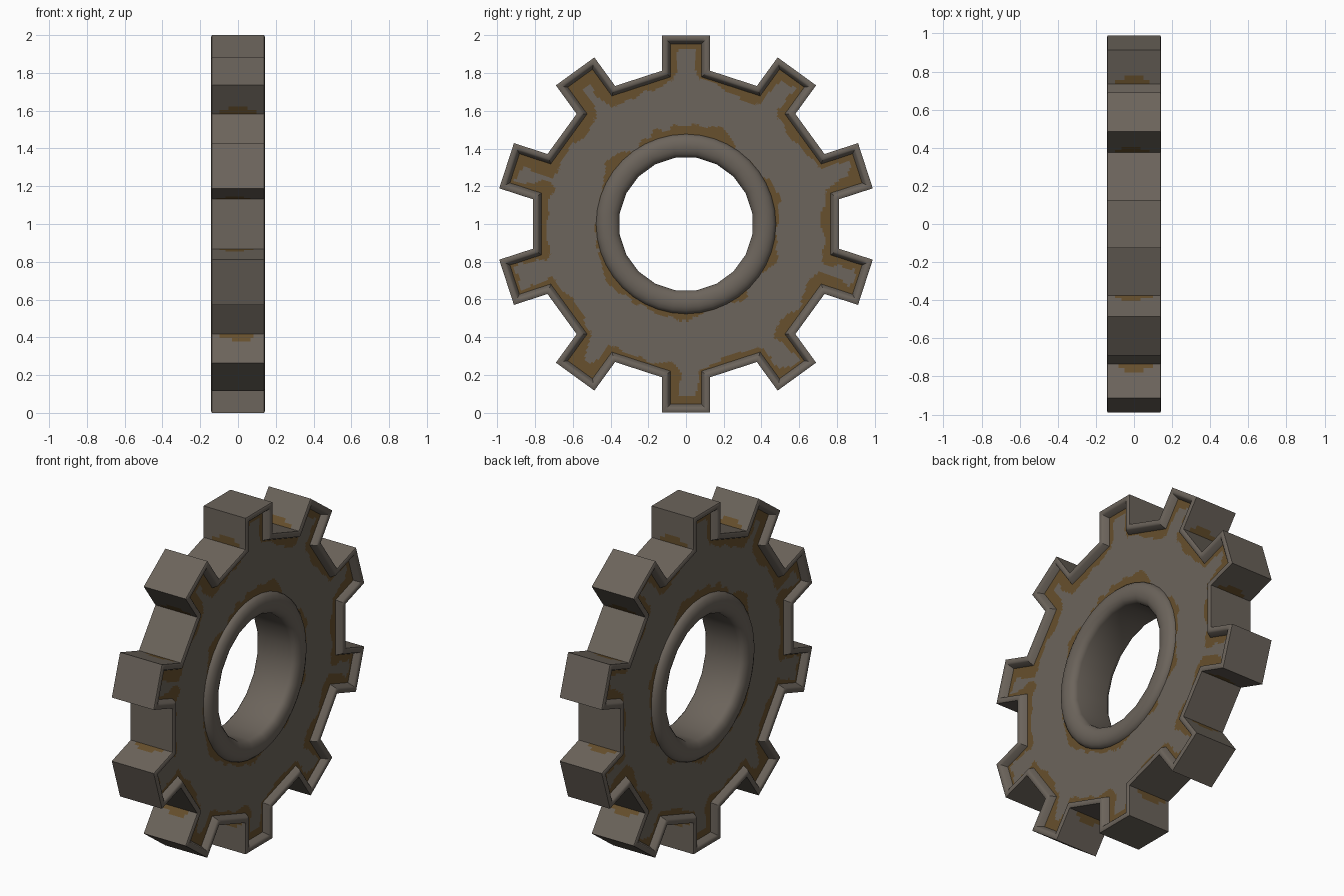
import bpy, bmesh, math
from mathutils import Vector, noise

if "Cube" in bpy.data.objects:
    bpy.data.objects.remove(bpy.data.objects["Cube"])

TEETH, HALF = 10, 0.1425
TIP, HALF_W, APO = 1.0, 0.126, 0.812      # tooth tip, half width, valley distance
FACE_X, RIM = 0.105, 0.045                # recessed face, rim width
RING_IN, RING_OUT = 0.356, 0.478
STEP = 2 * math.pi / TEETH


def material(name, rgb):
    m = bpy.data.materials.new(name)
    m.diffuse_color = (*rgb, 1)
    m.use_nodes = True
    m.node_tree.nodes["Principled BSDF"].inputs["Base Color"].default_value = m.diffuse_color
    return m


steel = material("dark steel", (0.150, 0.128, 0.106))
rust = material("rust brown", (0.135, 0.080, 0.026))


def tooth_corners(d):
    """Half tooth in its own frame (along, across), inset by d."""
    w = HALF_W - d
    root = (APO - d - w * math.sin(STEP / 2)) / math.cos(STEP / 2)
    return TIP - d, root, w


def outline(d):
    """Sampled gear outline inset by d, as (y, z) about the centre."""
    tip, root, w = tooth_corners(d)
    corners = []
    for k in range(TEETH):
        a = math.pi / 2 + k * STEP
        for u, v in ((root, -w), (tip, -w), (tip, w), (root, w)):
            corners.append(Vector((u * math.cos(a) - v * math.sin(a),
                                   u * math.sin(a) + v * math.cos(a))))
    pts = []
    for i, p in enumerate(corners):
        q = corners[(i + 1) % len(corners)]
        n = (8, 12, 8, 14)[i % 4]
        pts += [p.lerp(q, j / n) for j in range(n)]
    return pts


def seg_dist(p, a, b):
    t = max(0, min(1, (p - a).dot(b - a) / (b - a).length_squared))
    return (p - a.lerp(b, t)).length


def local(y, z):
    """Fold a point into one half tooth."""
    a = math.atan2(z, y) - math.pi / 2
    a = abs(a - round(a / STEP) * STEP)
    r = math.hypot(y, z)
    return Vector((r * math.cos(a), r * math.sin(a)))


def rim_dist(y, z):
    tip, root, w = tooth_corners(RIM)
    ap = APO - RIM
    c = [Vector((tip, 0)), Vector((tip, w)), Vector((root, w)),
         Vector((ap * math.cos(STEP / 2), ap * math.sin(STEP / 2)))]
    p = local(y, z)
    return min(seg_dist(p, c[i], c[i + 1]) for i in range(3))


def is_rust(c):
    y, z = c.y, c.z - 1
    r = math.hypot(y, z)
    n = noise.noise(Vector((y * 5, z * 5, 3.1))) + 0.4 * noise.noise(Vector((y * 16, z * 16, 7.7)))
    p = local(y, z)
    if abs(c.x) < FACE_X + 0.004:
        tip, root, w = tooth_corners(0)
        on_wall = p.x > tip - 0.003 or abs(p.y - w) < 0.003 and p.x > root - 0.01 \
            or p.x * math.cos(STEP / 2) + p.y * math.sin(STEP / 2) > APO - 0.003 and p.y > w
        if on_wall:      # small stains at the foot of each tooth
            return abs(p.y - w) < 0.003 and 0 < p.x - root < 0.045 - 4 * (c.x - 0.04 * n) ** 2
        # bands along the rim and around the ring
        return rim_dist(y, z) < 0.038 + 0.05 * n or r < RING_OUT + 0.022 + 0.09 * n
    return False


def grid_object(name, loops, rule=None):
    """Skin a closed stack of loops."""
    bm = bmesh.new()
    rows = [[bm.verts.new(p) for p in lp] for lp in loops]
    n = len(rows[0])
    for i, a in enumerate(rows):
        b = rows[(i + 1) % len(rows)]
        for j in range(n):
            f = bm.faces.new((a[j], a[(j + 1) % n], b[(j + 1) % n], b[j]))
            if rule and rule(f.calc_center_median()):
                f.material_index = 1
    bmesh.ops.recalc_face_normals(bm, faces=bm.faces)
    me = bpy.data.meshes.new(name)
    bm.to_mesh(me)
    bm.free()
    me.materials.append(steel)
    me.materials.append(rust)
    ob = bpy.data.objects.new(name, me)
    bpy.context.collection.objects.link(ob)
    bpy.ops.object.select_all(action='DESELECT')
    ob.select_set(True)
    bpy.context.view_layer.objects.active = ob
    bpy.ops.object.shade_smooth_by_angle(angle=math.radians(40))
    return ob


def place(pts, x):
    return [Vector((x, p.x, p.y + 1)) for p in pts]


# Gear body: recessed face, raised rim, toothed wall, then the same mirrored
inner = outline(RIM)
ROWS = 36
half = []
for i in range(ROWS):
    t = i / ROWS
    half.append(place([(p.normalized() * 0.45).lerp(p, t) for p in inner], FACE_X))
for d, x in ((RIM, FACE_X), (0.032, 0.136), (0.024, HALF), (0.008, HALF), (0, 0.138)):
    half.append(place(outline(d), x))
edge = outline(0)
wall = [place(edge, 0.115 - 0.23 * i / 14) for i in range(15)]
mirrored = [[Vector((-p.x, p.y, p.z)) for p in lp] for lp in reversed(half)]
grid_object("gear_body", half + wall + mirrored, is_rust)

# Rounded ring on both faces, with a twenty-sided bore through it
SEG = 40
mid, rad = (RING_IN + RING_OUT) / 2, (RING_OUT - RING_IN) / 2
profile = []
for i in range(9):
    a = math.pi * i / 8
    profile.append((mid - rad * math.cos(a), 0.100 + 0.041 * math.sin(a)))
profile += [(r, -x) for r, x in reversed(profile)]
ring = []
for r, x in profile:
    lp = []
    for j in range(SEG):
        a = 2 * math.pi * (j + 0.0) / SEG
        flat = math.cos(math.pi / 20) if j % 2 == 0 and r < mid else 1
        k = r * flat
        lp.append(Vector((x, k * math.cos(a), 1 + k * math.sin(a))))
    ring.append(lp)
grid_object("bore_ring", ring)
